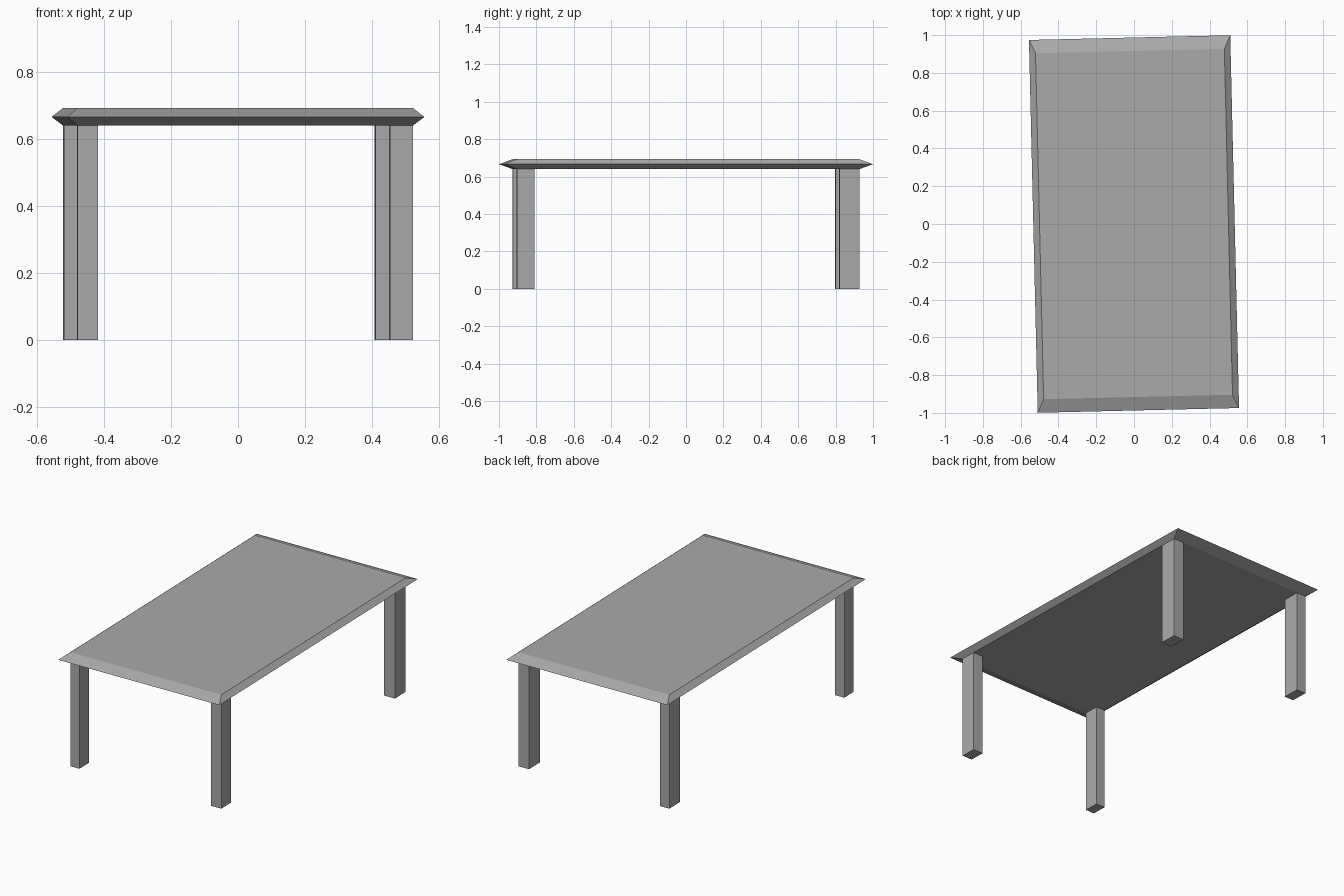
import bpy
import bmesh
from math import radians
from mathutils import Matrix

if "Cube" in bpy.data.objects:
    bpy.data.objects.remove(bpy.data.objects["Cube"])

# One plain grey for the whole table
grey = bpy.data.materials.new("grey")
grey.use_nodes = True
grey.diffuse_color = (0.40, 0.40, 0.40, 1)
grey.node_tree.nodes["Principled BSDF"].inputs["Base Color"].default_value = grey.diffuse_color

TURN = Matrix.Rotation(radians(1.35), 4, "Z")
HALF_X, HALF_Y = 0.50, 0.916
UNDERSIDE, RIM, TOP = 0.64, 0.666, 0.693


def loft(name, sections):
    """Stack rectangles (x0, x1, y0, y1, z) into a closed solid."""
    bm = bmesh.new()
    rings = [[bm.verts.new((x, y, z)) for x, y in ((x0, y0), (x1, y0), (x1, y1), (x0, y1))]
             for x0, x1, y0, y1, z in sections]
    for low, high in zip(rings, rings[1:]):
        for i in range(4):
            j = (i + 1) % 4
            bm.faces.new((low[i], low[j], high[j], high[i]))
    bm.faces.new(rings[0][::-1])
    bm.faces.new(rings[-1])
    bm.transform(TURN)
    mesh = bpy.data.meshes.new(name)
    bm.to_mesh(mesh)
    bm.free()
    mesh.materials.append(grey)
    bpy.context.collection.objects.link(bpy.data.objects.new(name, mesh))


# Tabletop with a pointed, double-bevelled rim
loft("tabletop", [(-x, x, -y, y, z) for x, y, z in (
    (HALF_X, HALF_Y, UNDERSIDE), (0.533, 0.987, RIM), (HALF_X, HALF_Y, TOP))])

# Legs flush with the corners of the underside, each cut slightly differently
legs = {
    "front_right_leg": (-1, -1, 0.060, 0.093),
    "front_left_leg": (1, -1, 0.068, 0.095),
    "back_right_leg": (-1, 1, 0.062, 0.107),
    "back_left_leg": (1, 1, 0.071, 0.107),
}
for name, (sx, sy, width, depth) in legs.items():
    xs = sorted((sx * HALF_X, sx * (HALF_X - width)))
    ys = sorted((sy * HALF_Y, sy * (HALF_Y - depth)))
    loft(name, [(*xs, *ys, 0), (*xs, *ys, UNDERSIDE)])
